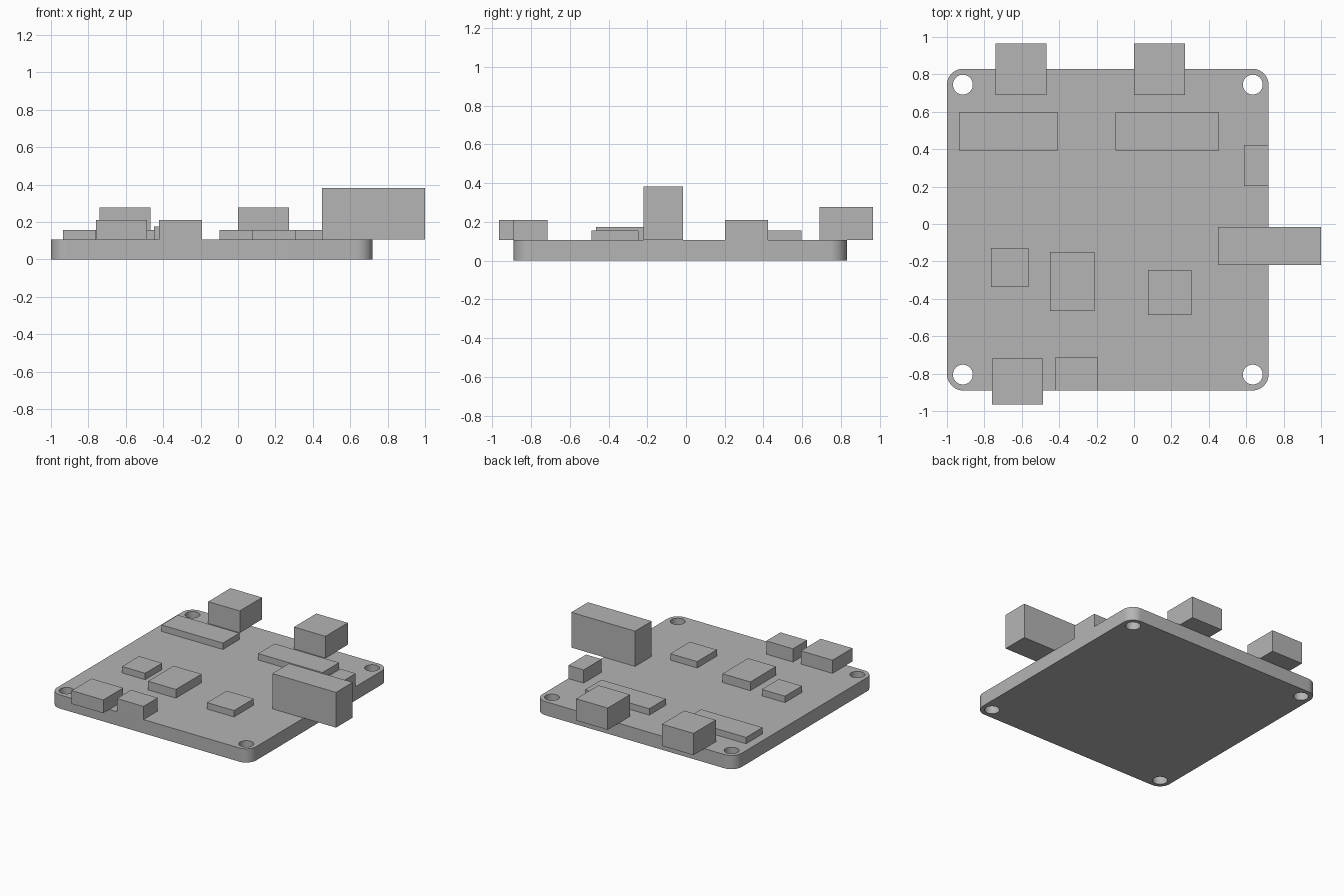
import bpy
import bmesh
from mathutils import Matrix, Vector

old = bpy.data.objects.get("Cube")
if old:
    bpy.data.objects.remove(old, do_unlink=True)

# Single plain grey for the whole model
grey = bpy.data.materials.new("plain_grey")
grey.use_nodes = True
grey.diffuse_color = (0.46, 0.46, 0.46, 1)
grey.node_tree.nodes["Principled BSDF"].inputs["Base Color"].default_value = grey.diffuse_color

TOP = 0.107


def add_object(name, bm):
    mesh = bpy.data.meshes.new(name)
    bm.to_mesh(mesh)
    bm.free()
    mesh.materials.append(grey)
    obj = bpy.data.objects.new(name, mesh)
    bpy.context.collection.objects.link(obj)
    return obj


def box(name, x0, x1, y0, y1, z0, z1, corner=0):
    """Box from its limits, with optional rounded upright edges."""
    bm = bmesh.new()
    size = Vector((x1 - x0, y1 - y0, z1 - z0))
    mid = Vector((x0 + x1, y0 + y1, z0 + z1)) / 2
    bmesh.ops.create_cube(bm, size=1, matrix=Matrix.Translation(mid) @ Matrix.Diagonal(size).to_4x4())
    if corner:
        upright = [e for e in bm.edges if abs(e.verts[0].co.z - e.verts[1].co.z) > 0.01]
        bmesh.ops.bevel(bm, geom=upright, offset=corner, segments=12, profile=0.5, affect='EDGES')
    return add_object(name, bm)


# Circuit board with rounded corners
board = box("circuit_board", -1, 0.72, -0.89, 0.83, 0, TOP, corner=0.087)

# Mounting holes through the four corners
bm = bmesh.new()
for x in (-0.915, 0.635):
    for y in (-0.805, 0.745):
        bmesh.ops.create_cone(bm, cap_ends=True, segments=40, radius1=0.053, radius2=0.053,
                              depth=0.5, matrix=Matrix.Translation((x, y, 0.05)))
cutter = add_object("hole_cutter", bm)
cutter.hide_render = True
cut = board.modifiers.new("mounting_holes", 'BOOLEAN')
cut.object = cutter
cut.solver = 'EXACT'
bpy.context.view_layer.objects.active = board
board.select_set(True)
bpy.ops.object.modifier_apply(modifier=cut.name)
bpy.data.objects.remove(cutter, do_unlink=True)
bpy.ops.object.shade_smooth_by_angle()

# Matching pairs along the back edge
for side, x in (("right", -0.74), ("left", 0.0)):
    box("back_port_" + side, x, x + 0.272, 0.69, 0.965, TOP, 0.277)
for side, x in (("right", -0.935), ("left", -0.1)):
    box("flat_header_" + side, x, x + 0.555 - (0.025 if side == "right" else 0), 0.392, 0.595, TOP, 0.157)

# Ports on the left and front edges
box("tall_side_port", 0.45, 1.0, -0.22, -0.015, TOP, 0.382)
box("small_side_port", 0.588, 0.72, 0.202, 0.422, TOP, 0.21)
box("front_port_large", -0.76, -0.487, -0.965, -0.72, TOP, 0.21)
box("front_port_small", -0.422, -0.192, -0.89, -0.715, TOP, 0.21)

# Chips in the middle of the board
box("main_chip", -0.45, -0.21, -0.465, -0.15, TOP, 0.175)
box("right_chip", -0.765, -0.565, -0.337, -0.127, TOP, 0.157)
box("left_chip", 0.075, 0.307, -0.487, -0.245, TOP, 0.157)
